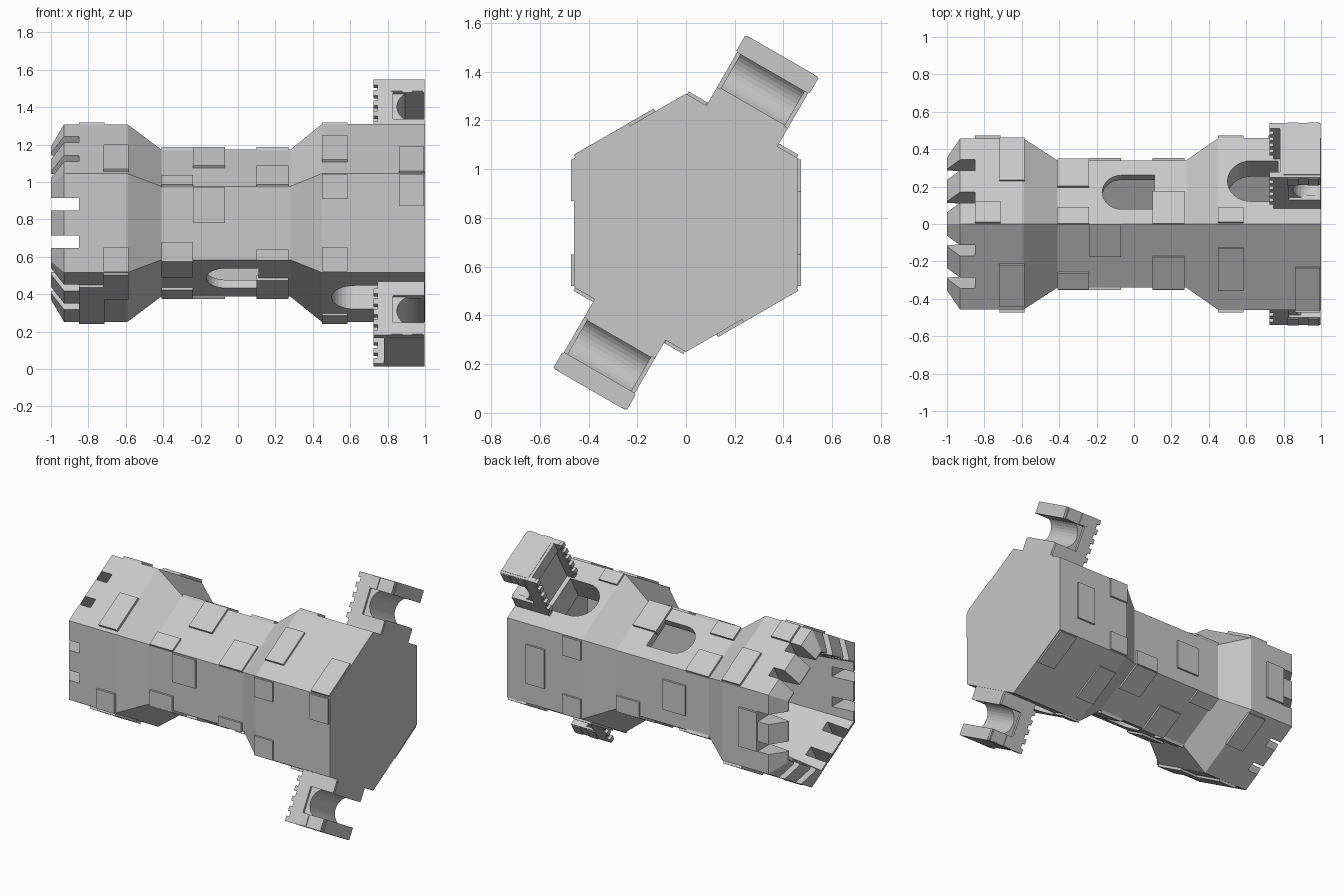
import bpy, bmesh, math
from mathutils import Matrix, Vector

if "Cube" in bpy.data.objects:
    bpy.data.objects.remove(bpy.data.objects["Cube"], do_unlink=True)

stone = bpy.data.materials.new("stone_grey")
stone.use_nodes = True
GREY = (0.58, 0.58, 0.58, 1)
stone.diffuse_color = GREY
stone.node_tree.nodes["Principled BSDF"].inputs["Base Color"].default_value = GREY

CENTRE_Z = 0.78
BASE, SHAFT = 0.458, 0.34      # distance of the wall faces from the axis


def side_matrix(k):
    """Local (along, outward, across) to world for one of the six sides."""
    a = math.radians(60 * k)
    c, s = math.cos(a), math.sin(a)
    return Matrix(((1, 0, 0, 0), (0, c, s, 0), (0, s, -c, CENTRE_Z), (0, 0, 0, 1)))


def finish(name, bm):
    bmesh.ops.recalc_face_normals(bm, faces=bm.faces)
    me = bpy.data.meshes.new(name)
    bm.to_mesh(me)
    bm.free()
    me.materials.append(stone)
    ob = bpy.data.objects.new(name, me)
    bpy.context.scene.collection.objects.link(ob)
    return ob


def add_box(bm, k, x, n, t):
    size = Matrix.Diagonal((x[1] - x[0], n[1] - n[0], t[1] - t[0], 1))
    mid = Matrix.Translation([(r[0] + r[1]) / 2 for r in (x, n, t)])
    bmesh.ops.create_cube(bm, size=1, matrix=side_matrix(k) @ mid @ size)


def box(name, k, x, n, t):
    bm = bmesh.new()
    add_box(bm, k, x, n, t)
    return finish(name, bm)


def prism(name, k, outline, axis, lo, hi):
    """Extrude a 2D outline along one local axis (1 outward, 2 across)."""
    bm = bmesh.new()
    rows = []
    for d in (lo, hi):
        pts = [(u, d, v) if axis == 1 else (u, v, d) for u, v in outline]
        rows.append([bm.verts.new(side_matrix(k) @ Vector(p)) for p in pts])
    bm.faces.new(rows[0])
    bm.faces.new(rows[1])
    for i in range(len(outline)):
        j = (i + 1) % len(outline)
        bm.faces.new((rows[0][i], rows[0][j], rows[1][j], rows[1][i]))
    return finish(name, bm)


def cut(target, cutters):
    for c in cutters:
        c.hide_render = True
        m = target.modifiers.new("cut", "BOOLEAN")
        m.operation, m.solver, m.object = "DIFFERENCE", "EXACT", c
    dg = bpy.context.evaluated_depsgraph_get()
    dg.update()
    me = bpy.data.meshes.new_from_object(target.evaluated_get(dg))
    target.modifiers.clear()
    target.data = me
    for c in cutters:
        bpy.data.objects.remove(c, do_unlink=True)


def arch(x0, x1, r):
    """Opening with a round end at x0 and a straight end at x1."""
    arc = [math.radians(90 + 180 * i / 16) for i in range(17)]
    return [(x1, r)] + [(x0 + r + r * math.cos(a), r * math.sin(a)) for a in arc] + [(x1, -r)]


# Hollow six-sided tower lying on its side, closed at the foot
profile = [(1, .53), (.45, .53), (.28, .393), (-.41, .393), (-.59, .528), (-.93, .528),
           (-1, .41), (-1, .395), (-.5, .335), (.93, .335)]
bm = bmesh.new()
rings = []
for x, r in profile:
    angles = [math.radians(30 + 60 * i) for i in range(6)]
    rings.append([bm.verts.new((x, r * math.cos(a), CENTRE_Z + r * math.sin(a))) for a in angles])
for a, b in zip(rings, rings[1:]):
    for i in range(6):
        j = (i + 1) % 6
        bm.faces.new((a[i], a[j], b[j], b[i]))
bm.faces.new(rings[0])
bm.faces.new(rings[-1])
tower = finish("tower_body", bm)

# Battlement gaps, two on each side, then windows and doors
cutters = []
for k in range(6):
    for t in (-.1, .1):
        cutters.append(box("gap_cutter", k, (-1.1, -.85), (.2, .7), (t - .033, t + .033)))
for k in (1, 4):
    cutters.append(prism("window_cutter", k, arch(-.17, .11, .105), 1, .2, .45))
    cutters.append(prism("door_cutter", k, arch(.5, .77, .125), 1, .2, .6))
cut(tower, cutters)

# Thin raised stones: start along the axis, then extent across the side
upper_front = [(-.72, -.24, .02), (-.41, -.2, -.1), (-.24, 0, .2), (.1, -.2, 0),
               (.45, -.14, .12), (.86, -.26, 0)]
upper_back = [(-.85, -.26, -.13), (-.72, 0, .26), (-.41, -.2, -.1), (-.41, .03, .2),
              (.1, -.2, 0), (.45, -.26, -.17)]
front = [(-.24, 0, .19), (.45, .13, .26), (.45, -.26, -.13), (.86, .09, .26),
         (.1, -.2, -.14), (-.41, -.2, -.1), (-.72, -.26, -.13)]
back = [(.72, -.13, .13), (.45, -.26, -.13), (.45, .13, .26), (-.24, -.1, .1),
        (-.85, -.13, .13), (.1, .1, .2)]
stones = {0: back, 1: upper_back, 2: upper_front, 3: front,
          4: upper_back + [(-.85, -.13, .13)], 5: upper_front}
for k, rows in stones.items():
    bm = bmesh.new()
    for x, t0, t1 in rows:
        on_shaft = -.42 < x < .28
        wall, length = (SHAFT, .17) if on_shaft else (BASE, .135)
        add_box(bm, k, (x, x + length), (wall - .02, wall + .014), (t0, t1))
    finish("raised_stones_%d" % k, bm)

# Two balconies, each with a round hollow under the deck and toothed rails
for k, label in ((1, "upper"), (4, "lower")):
    circle = [(.945 + .095 * math.cos(math.tau * i / 32), .63 + .095 * math.sin(math.tau * i / 32))
              for i in range(32)]
    mouth = [(.945, .55), (1.05, .55), (1.05, .71), (.945, .71)]
    deck = box(label + "_balcony_deck", k, (.8, .998), (.44, .79), (-.152, .152))
    cut(deck, [prism("hollow_cutter", k, circle, 2, -.3, .3),
               prism("mouth_cutter", k, mouth, 2, -.3, .3)])
    bm = bmesh.new()
    add_box(bm, k, (.78, .996), (.71, .788), (-.168, .168))   # outer lip
    for s in (-1, 1):
        edge = sorted((s * .135, s * .168))
        add_box(bm, k, (.745, .83), (.44, .789), edge)        # rail
        add_box(bm, k, (.83, .996), (.44, .545), edge)        # foot stone
        for i in range(5):
            n = .5 + i * .064
            add_box(bm, k, (.725, .75), (n, n + .032), edge)  # rail teeth
        for x in (.82, .93):
            wide = sorted((s * .15, s * .174))
            add_box(bm, k, (x, x + .06), (.715, .785), wide)  # side stones
    finish(label + "_balcony_rails", bm)
